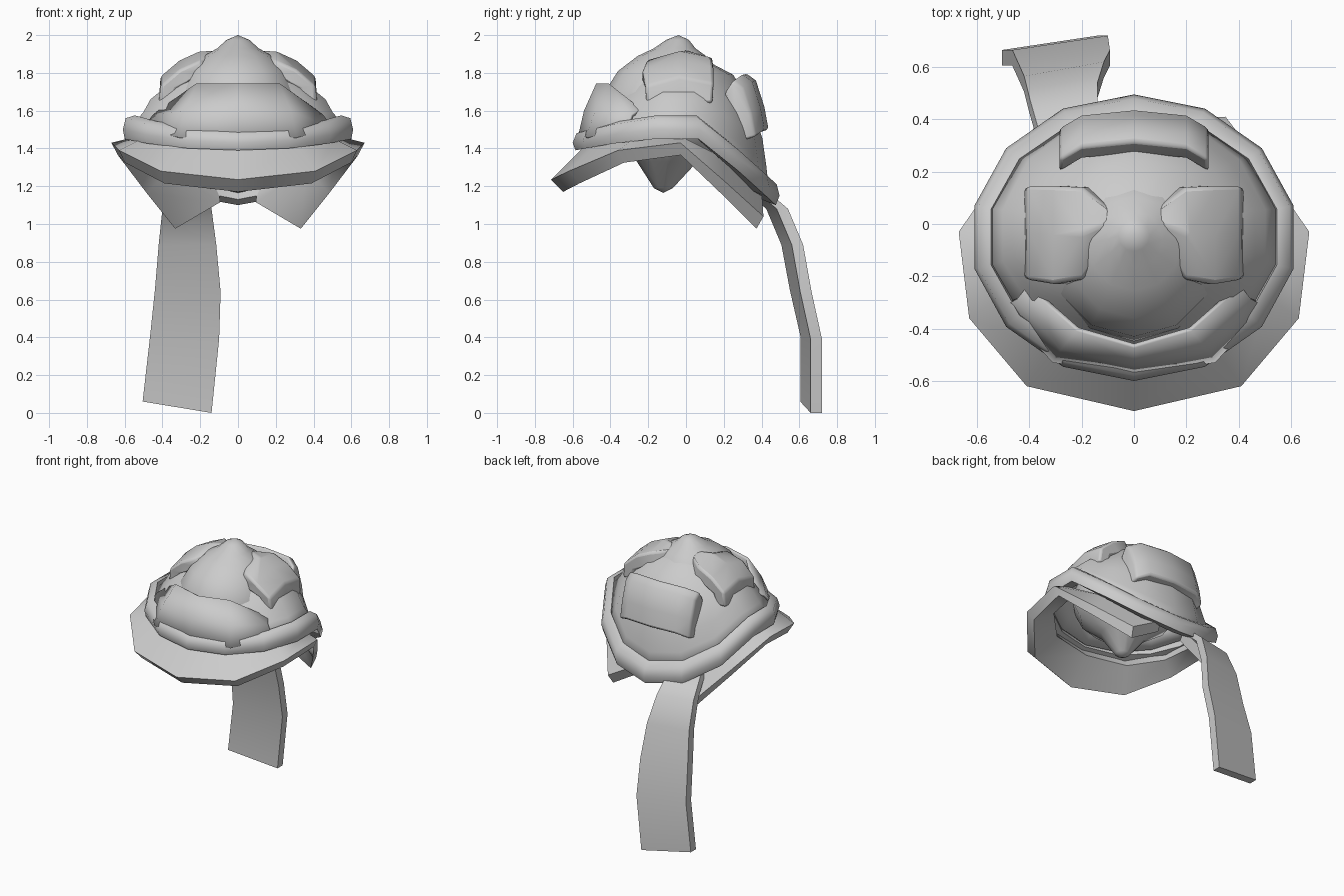
import bpy, bmesh, math

if "Cube" in bpy.data.objects:
    bpy.data.objects.remove(bpy.data.objects["Cube"])


def finish(name, bm, angle=60, solid=0, bevel=0):
    bmesh.ops.remove_doubles(bm, verts=bm.verts, dist=0.0005)
    bmesh.ops.recalc_face_normals(bm, faces=bm.faces)
    me = bpy.data.meshes.new(name)
    bm.to_mesh(me)
    bm.free()
    ob = bpy.data.objects.new(name, me)
    bpy.context.collection.objects.link(ob)
    if solid:
        m = ob.modifiers.new("thickness", 'SOLIDIFY')
        m.thickness, m.offset = solid, -1
    if bevel:
        m = ob.modifiers.new("soft_edges", 'BEVEL')
        m.width, m.segments = bevel, 2
        m.limit_method, m.angle_limit = 'ANGLE', math.radians(40)
    bpy.ops.object.select_all(action='DESELECT')
    bpy.context.view_layer.objects.active = ob
    ob.select_set(True)
    bpy.ops.object.shade_smooth_by_angle(angle=math.radians(angle))
    return ob


def loft(name, rows, closed=True, caps=False, loop=False, **kw):
    """Skin neighbouring rows of points; closed joins each row's ends."""
    bm = bmesh.new()
    vs = [[bm.verts.new(p) for p in row] for row in rows]
    n = len(rows[0])
    pairs = list(zip(vs, vs[1:])) + ([(vs[-1], vs[0])] if loop else [])
    for a, b in pairs:
        for i in range(n if closed else n - 1):
            j = (i + 1) % n
            bm.faces.new((a[i], a[j], b[j], b[i]))
    if caps:
        bm.faces.new(vs[0])
        bm.faces.new(vs[-1])
    return finish(name, bm, **kw)


def ring(rx, yf, yb, zf, zs, zb, n=14):
    """Saddle ring: side radius, front/back y, then front/side/back heights."""
    pts = []
    for i in range(n):
        t = 2 * math.pi * i / n
        c, s = math.cos(t), math.sin(t)
        d = max(0, (abs(c) - .22) / .78)
        if c > 0:
            y, z = -.05 + (yf + .05) * c, zs + (zf - zs) * d ** 1.4
        else:
            y, z = -.05 - (yb + .05) * c, zs + (zb - zs) * d ** 1.1
        pts.append((rx * s, y, z))
    return pts


def mirrored(half):
    """Extend sections running from the centre to +x across to -x."""
    flip = [[(-x, y, z) for x, y, z in sec] for sec in half[:0:-1]]
    return flip + half


# rolled band around the cap, low at the back
loft("band", [
    ring(.615, -.585, .475, 1.39, 1.45, 1.10),
    ring(.625, -.60, .495, 1.43, 1.50, 1.15),
    ring(.61, -.58, .48, 1.48, 1.56, 1.21),
    ring(.56, -.53, .43, 1.50, 1.575, 1.25),
    ring(.54, -.51, .40, 1.42, 1.46, 1.13)], loop=True)

# crown shell
loft("crown", [
    ring(.57, -.53, .44, 1.45, 1.53, 1.17),
    ring(.515, -.46, .425, 1.55, 1.59, 1.31),
    ring(.475, -.40, .405, 1.64, 1.66, 1.45),
    ring(.40, -.34, .35, 1.72, 1.72, 1.62),
    ring(.28, -.25, .25, 1.82, 1.82, 1.79),
    ring(.12, -.12, .08, 1.90, 1.90, 1.88),
    ring(0, -.03, -.03, 1.93, 1.93, 1.93)], solid=.04)

# pointed inner core: its tip and front emerge from the crown
core = [(0, -.04, 2.0), (.06, -.045, 1.975), (.11, -.06, 1.93), (.18, -.075, 1.89),
        (.26, -.10, 1.81), (.325, -.105, 1.70), (.35, -.10, 1.55), (.31, -.08, 1.43),
        (.16, -.10, 1.33), (.05, -.12, 1.19), (0, -.12, 1.165)]
loft("inner_core", [[(r * math.sin(i * math.pi / 6), y - r * math.cos(i * math.pi / 6), z)
                     for i in range(12)] for r, y, z in core])

# visor and the two hanging side flaps in one strip
edges = [((0, -.715, 1.235), (0, -.54, 1.41)),
         ((.41, -.62, 1.28), (.32, -.48, 1.42)),
         ((.63, -.36, 1.39), (.51, -.28, 1.45)),
         ((.67, -.03, 1.43), (.55, -.02, 1.46)),
         ((.51, .20, 1.23), (.38, .20, 1.35)),
         ((.35, .41, 1.04), (.10, .40, 1.18))]
sections = []
for o, i in edges:
    low = lambda p: (p[0] * .95, p[1] * .91, p[2] - .065)
    sections.append([o, i, low(i), low(o)])
loft("visor", mirrored(sections), caps=True)

# upright forehead plate
plate = [[(0, -.475, 1.745), (0, -.54, 1.60), (0, -.575, 1.45)],
         [(.22, -.41, 1.745), (.28, -.48, 1.60), (.31, -.53, 1.46)],
         [(.41, -.24, 1.61), (.45, -.29, 1.58), (.51, -.32, 1.50)]]
loft("forehead_plate", mirrored(plate), closed=False, solid=.02)

# side pads on the crown
for side, label in ((1, "right"), (-1, "left")):
    rows = []
    for x, z, y0, y1, dx, dz in ((.09, 1.915, -.05, .06, 0, -.08),
                                 (.20, 1.905, -.21, .14, -.03, -.10),
                                 (.31, 1.855, -.23, .145, -.06, -.10),
                                 (.41, 1.77, -.215, .145, -.09, -.05),
                                 (.42, 1.64, -.21, .14, -.08, 0)):
        m = (y0 + y1) / 2
        rows.append([(side * x, y0, z - .04), (side * x, m, z + .01), (side * x, y1, z - .025),
                     (side * (x + dx), y1, z + dz), (side * (x + dx), y0, z + dz)])
    # keep the lower edge level
    rows[-1] = [(x, y, 1.64) for x, y, z in rows[-1]]
    loft(label + "_pad", rows, caps=True, bevel=.015)

# back pad, curved around the crown
profile = [(.27, 1.73), (.315, 1.80), (.37, 1.76), (.415, 1.62), (.437, 1.50), (.34, 1.47)]
back = [[(x, y - dy, z - dz) for y, z in profile]
        for x, dy, dz in ((0, 0, 0), (.20, .02, .005), (.285, .07, .04))]
loft("back_pad", mirrored(back), caps=True, bevel=.015)

# long hanging strap: left x, right x, right outer y, z, drop of the right edge
strap = []
for xl, xr, y, z, drop in ((-.36, -.14, .40, 1.20, 0), (-.40, -.14, .54, 1.08, 0),
                           (-.42, -.115, .62, .89, 0), (-.44, -.092, .665, .65, .01),
                           (-.465, -.10, .72, .41, .02), (-.505, -.14, .72, .06, .06)):
    t = .06
    strap.append([(xr, y, z - drop), (xr, y - t, z - drop),
                  (xl, y - t - .055, z), (xl, y - .055, z)])
loft("strap", strap, caps=True)
